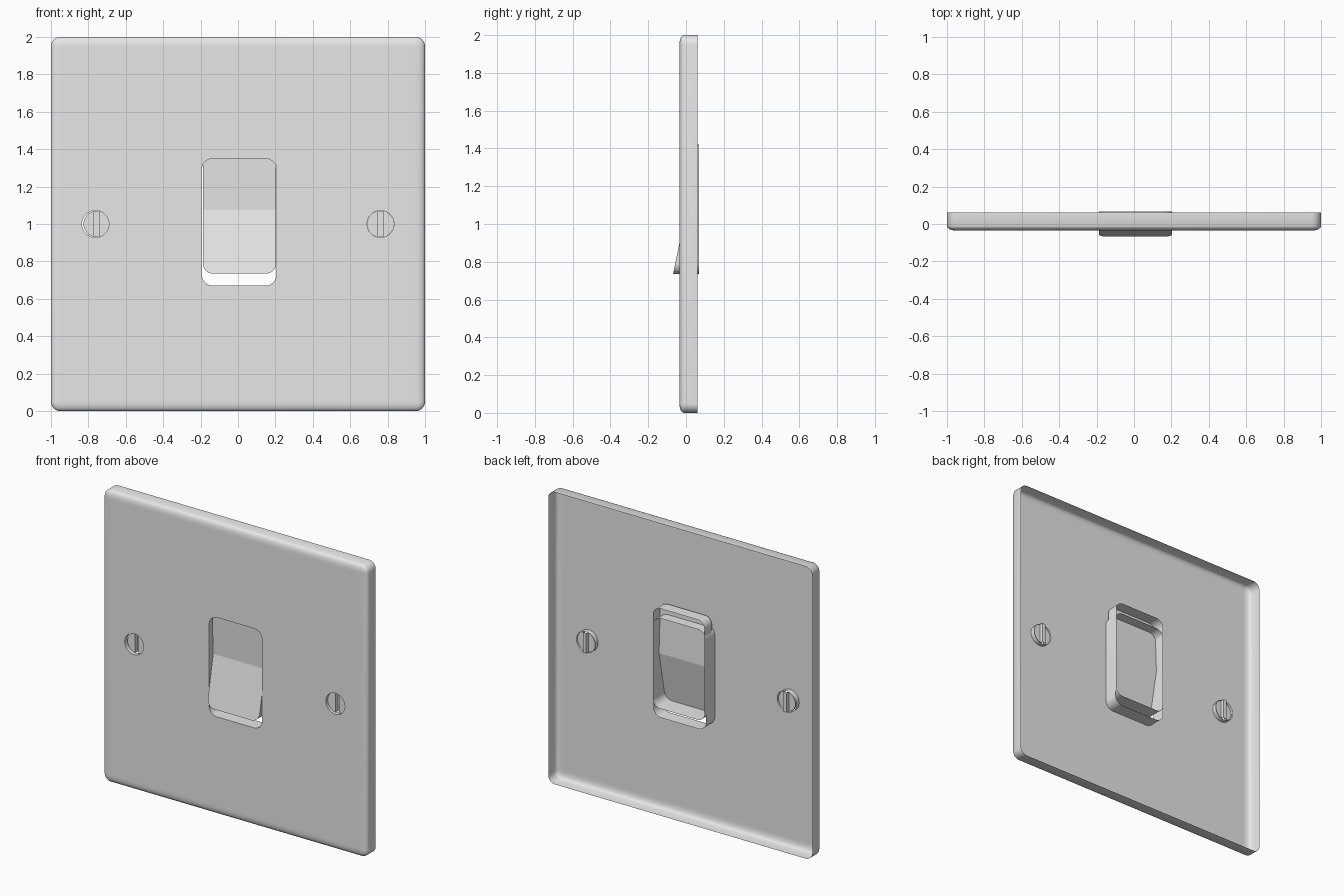
import bpy, bmesh, math

if "Cube" in bpy.data.objects:
    bpy.data.objects.remove(bpy.data.objects["Cube"])

metal = bpy.data.materials.new("plain_grey")
metal.diffuse_color = (0.8, 0.8, 0.8, 1)
metal.use_nodes = True
metal.node_tree.nodes["Principled BSDF"].inputs["Base Color"].default_value = metal.diffuse_color


def rounded_rect(cx, cz, hx, hz, r, n=8):
    """Outline in the x-z plane, counter-clockwise from the right side."""
    pts = []
    for k, (sx, sz) in enumerate([(1, 1), (-1, 1), (-1, -1), (1, -1)]):
        for i in range(n + 1):
            a = math.pi / 2 * (k + i / n)
            pts.append((cx + sx * (hx - r) + r * math.cos(a),
                        cz + sz * (hz - r) + r * math.sin(a)))
    return pts


def circle(cx, cz, r, n=32):
    return [(cx + r * math.cos(2 * math.pi * i / n),
             cz + r * math.sin(2 * math.pi * i / n)) for i in range(n)]


def ring(bm, pts, y):
    return [bm.verts.new((x, y, z)) for x, z in pts]


def loft(bm, a, b):
    n = len(a)
    for i in range(n):
        j = (i + 1) % n
        bm.faces.new((a[i], a[j], b[j], b[i]))


def loop_edges(bm, loop):
    return [bm.edges.get((loop[i - 1], loop[i])) for i in range(len(loop))]


def finish(bm, name):
    bmesh.ops.recalc_face_normals(bm, faces=bm.faces[:])
    big = max(bm.faces, key=lambda f: f.calc_area())
    if big.normal.y > 0:
        bmesh.ops.reverse_faces(bm, faces=bm.faces[:])
    me = bpy.data.meshes.new(name)
    bm.to_mesh(me)
    bm.free()
    me.materials.append(metal)
    me.shade_smooth()
    me.set_sharp_from_angle(angle=math.radians(35))
    ob = bpy.data.objects.new(name, me)
    bpy.context.collection.objects.link(ob)
    return ob


FRONT, BACK = -0.035, 0.062
SCREW_X = 0.762

# Wall plate: open-backed shell with a softly rounded front rim
bm = bmesh.new()
profile = [(0, BACK), (0, -0.012), (0.004, -0.02), (0.012, -0.027),
           (0.024, -0.032), (0.042, FRONT), (0.06, FRONT)]
rings = [ring(bm, rounded_rect(0, 1, 1 - i, 1 - i, max(0.05 - i, 0.012)), y)
         for i, y in profile]
for a, b in zip(rings, rings[1:]):
    loft(bm, a, b)
edges = loop_edges(bm, rings[-1])

# Collars running back from the rocker opening and the screw holes
for pts, depth in [(rounded_rect(0.006, 1.01, 0.2, 0.34, 0.06), 0.06),
                   (circle(-SCREW_X, 1, 0.072), -0.004),
                   (circle(SCREW_X, 1, 0.072), -0.004)]:
    mouth = ring(bm, pts, FRONT)
    loft(bm, mouth, ring(bm, pts, depth))
    edges += loop_edges(bm, mouth)
bmesh.ops.triangle_fill(bm, edges=edges, use_beauty=True, normal=(0, -1, 0))
finish(bm, "wall_plate")

# Rocker: two flat faces meeting at a fold, with a skirt open at the back
FOLD = 1.075


def rocker_y(z):
    return (FOLD - z) * -0.2 if z < FOLD else (z - FOLD) * -0.04


bm = bmesh.new()
cx, hx = 0.008, 0.196
pts = rounded_rect(cx, 1.0775, hx, 0.3425, 0.055)
half = len(pts) // 2
upper, lower = pts[:half], pts[half:]
outline = [(cx + hx, FOLD)] + upper + [(cx - hx, FOLD)] + lower
front = [bm.verts.new((x, rocker_y(z), z)) for x, z in outline]
bm.faces.new(front[:half + 2])
bm.faces.new(front[half + 1:] + front[:1])
loft(bm, front, ring(bm, outline, 0.0675))
ob = finish(bm, "rocker")
ob.data.set_sharp_from_angle(angle=math.radians(10))

# Screws: two half heads either side of a vertical slot channel
for name, sx, r in [("left_screw", -0.756, 0.07), ("right_screw", SCREW_X, 0.0715)]:
    bm = bmesh.new()
    w, face_y, rear_y = 0.013, -0.016, 0.01
    a0 = math.acos(w / r)
    h = r * math.sin(a0)
    for side in (1, -1):
        arc = [-a0 + 2 * a0 * i / 16 for i in range(17)]
        pts = [(sx + side * r * math.cos(a), 1 + r * math.sin(a)) for a in arc]
        cap = ring(bm, pts, face_y)
        bm.faces.new(cap)
        # skirt is shallow round the head and deep along the slot
        rear = [bm.verts.new((x, rear_y if i in (0, 16) else -0.004, z))
                for i, (x, z) in enumerate(pts)]
        loft(bm, cap, rear)
    floor = [(sx - w, 1 - h), (sx + w, 1 - h), (sx + w, 1 + h), (sx - w, 1 + h)]
    bm.faces.new(ring(bm, floor, rear_y))
    bmesh.ops.remove_doubles(bm, verts=bm.verts[:], dist=0.0001)
    finish(bm, name)
